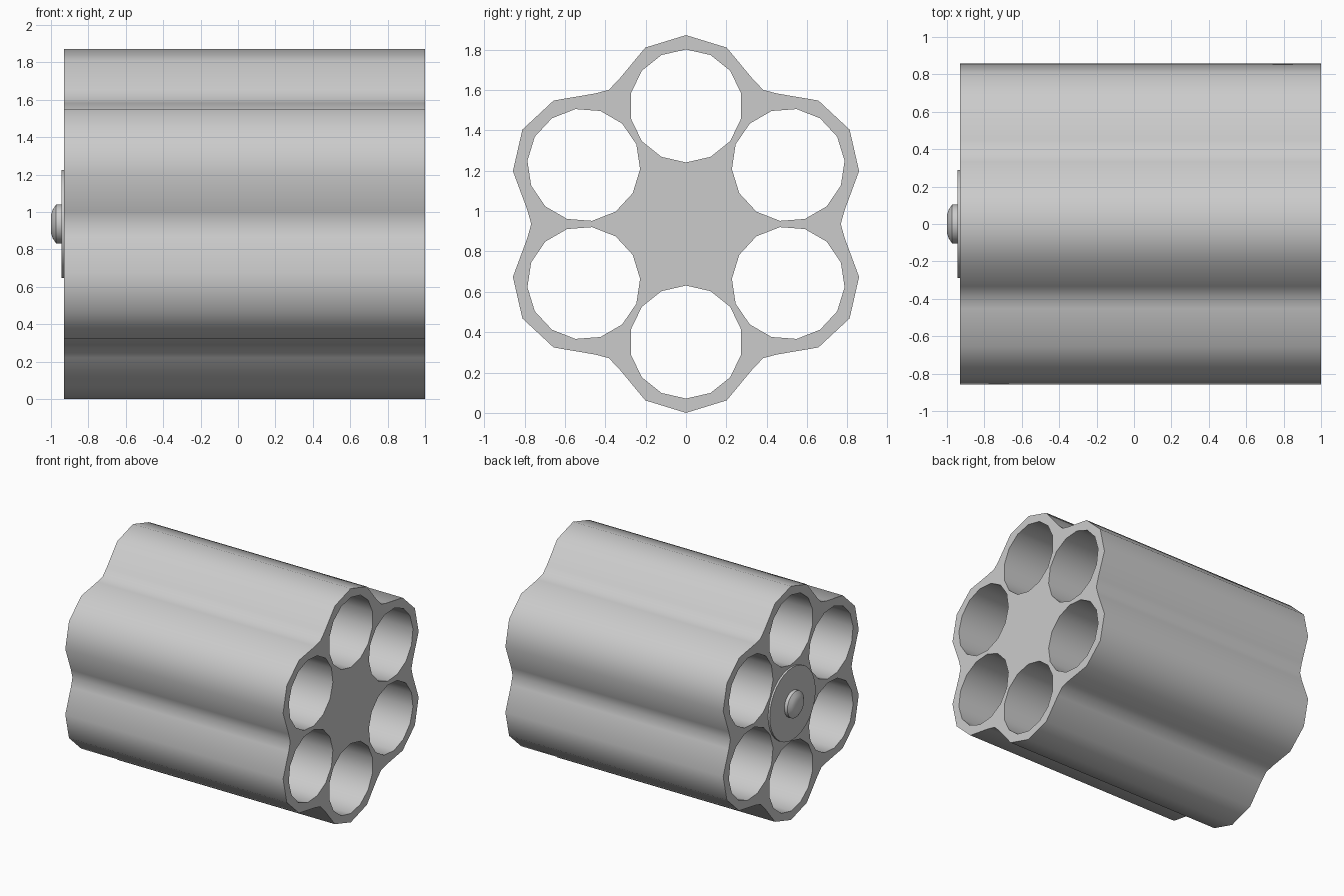
import bpy, bmesh
from math import sin, cos, radians, pi

if "Cube" in bpy.data.objects:
    bpy.data.objects.remove(bpy.data.objects["Cube"])

CZ = 0.936            # height of the cylinder axis
BACK, FRONT = -0.93, 1.0


def finish(bm, name):
    bmesh.ops.remove_doubles(bm, verts=bm.verts, dist=1e-5)
    bmesh.ops.recalc_face_normals(bm, faces=bm.faces)
    me = bpy.data.meshes.new(name)
    bm.to_mesh(me)
    bm.free()
    ob = bpy.data.objects.new(name, me)
    bpy.context.collection.objects.link(ob)
    bpy.ops.object.select_all(action='DESELECT')
    ob.select_set(True)
    bpy.context.view_layer.objects.active = ob
    bpy.ops.object.shade_smooth_by_angle(angle=radians(40))
    return ob


def loop(bm, pts):
    vs = [bm.verts.new((BACK, y, CZ + z)) for y, z in pts]
    return [bm.edges.new((vs[i - 1], vs[i])) for i in range(len(vs))]


def lathe(name, profile, n=32):
    """Revolve (x, radius) points about the long axis and cap both ends."""
    bm = bmesh.new()
    rings = [[bm.verts.new((x, r * cos(2 * pi * i / n), CZ + r * sin(2 * pi * i / n)))
              for i in range(n)] for x, r in profile]
    for a, b in zip(rings, rings[1:]):
        for i in range(n):
            bm.faces.new((a[i - 1], a[i], b[i], b[i - 1]))
    bm.faces.new(rings[0])
    bm.faces.new(rings[-1])
    return finish(bm, name)


# Six-lobed body section with six through chambers, extruded along x
lobe = [(-13, .897), (0, .936), (13, .897), (25, .789), (30, .767), (35, .789)]
outline, bm = [], bmesh.new()
for k in range(6):
    for a, r in lobe:
        t = radians(30 + 60 * k + a)
        outline.append((r * cos(t), r * sin(t)))
edges = loop(bm, outline)
for k in range(6):
    t = radians(30 + 60 * k)
    edges += loop(bm, [(.585 * cos(t) + .28 * cos(t + 2 * pi * i / 14),
                        .585 * sin(t) + .28 * sin(t + 2 * pi * i / 14)) for i in range(14)])
bmesh.ops.triangle_fill(bm, edges=edges, use_beauty=True, normal=(-1, 0, 0))
ext = bmesh.ops.extrude_face_region(bm, geom=bm.faces[:], use_keep_orig=True)
bmesh.ops.translate(bm, vec=(FRONT - BACK, 0, 0),
                    verts=[g for g in ext['geom'] if isinstance(g, bmesh.types.BMVert)])
finish(bm, "chambered_body")

# Thin rear disc and its rounded centre button
lathe("rear_disc", [(BACK + .005, .29), (-.945, .29)])
lathe("rear_button", [(-.94, .105), (-.972, .105), (-.99, .078), (-1.0, .05)])
